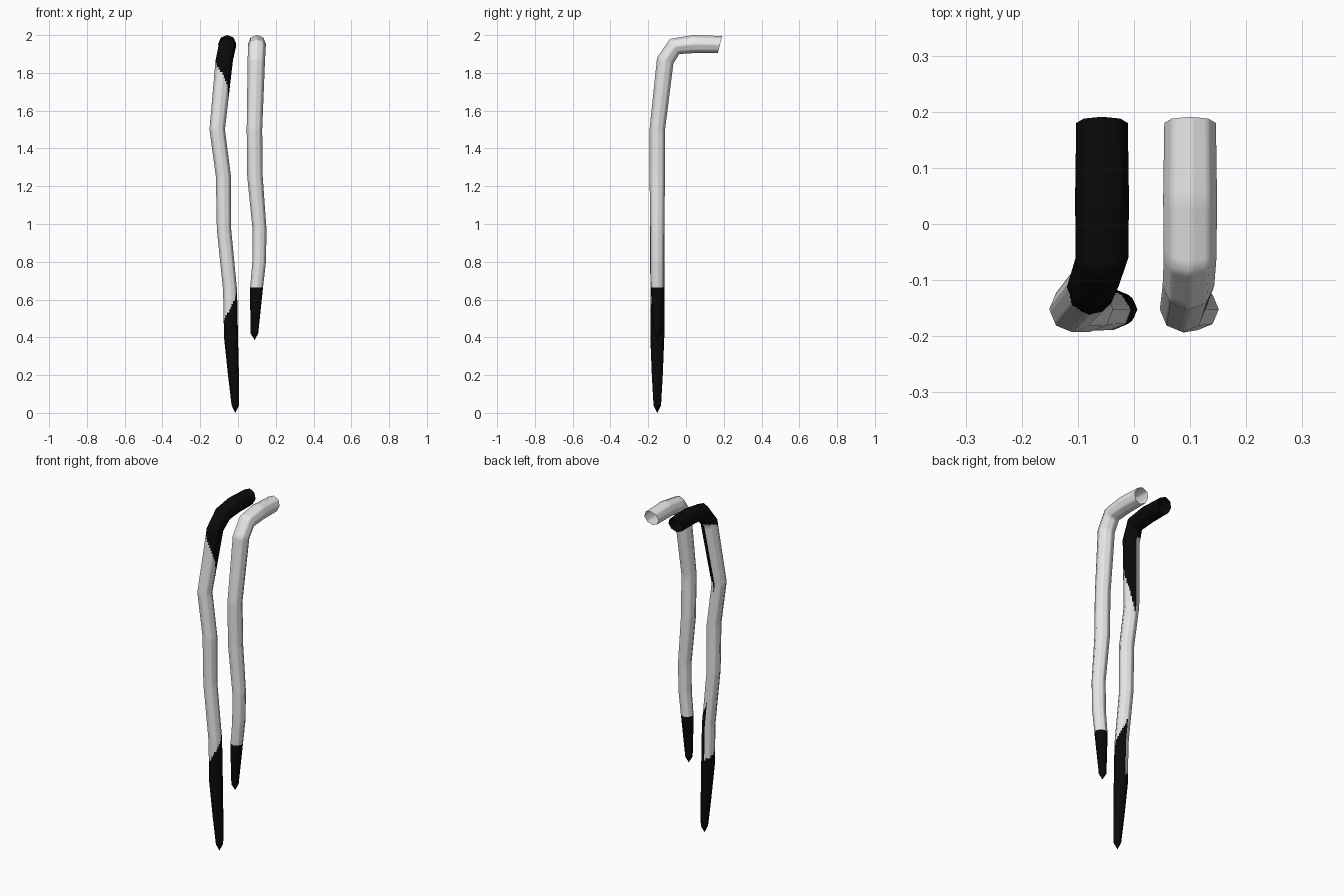
import bpy, bmesh, math
from mathutils import Vector

if "Cube" in bpy.data.objects:
    bpy.data.objects.remove(bpy.data.objects["Cube"])

SIDES, SUB = 8, 4      # octagonal tube, each flat split for the colour borders


def material(name, v):
    m = bpy.data.materials.new(name)
    m.diffuse_color = (v, v, v, 1)
    m.use_nodes = True
    m.node_tree.nodes["Principled BSDF"].inputs["Base Color"].default_value = m.diffuse_color
    return m


white = material("white", 0.8)
black = material("black", 0.003)


def ring(c, tangent, r):
    """Octagon outline across the path, starting at +x and turning to the back."""
    x = Vector((1, 0, 0))
    v = x.cross(tangent).normalized()
    corners = [c + r * (x * math.cos(a) + v * math.sin(a))
               for a in (2 * math.pi * i / SIDES for i in range(SIDES))]
    return [corners[i].lerp(corners[(i + 1) % SIDES], k / SUB)
            for i in range(SIDES) for k in range(SUB)]


def strand(name, path, is_black):
    pts = [Vector(p[:3]) for p in path]
    rings = []
    for i, p in enumerate(pts[:-1]):
        if i == 0:
            t = Vector((0, -1, 0.25))          # slanted open end
        else:
            t = (p - pts[i - 1]).normalized() + (pts[i + 1] - p).normalized()
            t.x = 0
        rings.append(ring(p, t, path[i][3]))
    # fine rows between the main rings
    rows = [rings[0]]
    for i, (a, b) in enumerate(zip(rings, rings[1:])):
        n = max(1, round((pts[i + 1] - pts[i]).length / 0.015))
        rows += [[p.lerp(q, k / n) for p, q in zip(a, b)] for k in range(1, n + 1)]
    bm = bmesh.new()
    grid = [[bm.verts.new(p) for p in r] for r in rows]
    tip = bm.verts.new(pts[-1])
    n = SIDES * SUB

    def face(vs, j):
        f = bm.faces.new(vs)
        f.smooth = True
        f.material_index = int(is_black(f.calc_center_median().z, (j + 0.5) / n * 360))

    for a, b in zip(grid, grid[1:]):
        for j in range(n):
            k = (j + 1) % n
            face((a[j], b[j], b[k], a[k]), j)
    for j in range(n):
        face((grid[-1][j], tip, grid[-1][(j + 1) % n]), j)
    bmesh.ops.recalc_face_normals(bm, faces=bm.faces)
    # open tube: make sure the normals point away from the path
    bm.faces.ensure_lookup_table()
    f = bm.faces[0]
    if f.normal.dot(f.calc_center_median() - pts[0]) < 0:
        bmesh.ops.reverse_faces(bm, faces=bm.faces)
    me = bpy.data.meshes.new(name)
    bm.to_mesh(me)
    bm.free()
    me.materials.append(white)
    me.materials.append(black)
    bpy.context.collection.objects.link(bpy.data.objects.new(name, me))


def left_black(z, ang):
    """Root and tip colour with borders that wind around from the back seam."""
    t = ((90 - ang) % 360) / 360
    return z > 1.87 - 0.44 * (1 - t) ** 2.5 or z < 0.45 + 0.34 * (1 - t) ** 1.7


def right_black(z, ang):
    return z < 0.665


def bend(x0, x1):
    """Horizontal root that curls over into the hanging length."""
    return [(x0, 0.18, 1.95, 0.046), (x0, 0.045, 1.953, 0.048),
            (x0, -0.06, 1.94, 0.047), (x1, -0.11, 1.865, 0.046)]


Y = -0.152
strand("left_strand", bend(-0.057, -0.073) + [
    (-0.11, Y, 1.5, 0.041), (-0.077, Y, 1.25, 0.04), (-0.074, Y, 0.97, 0.038),
    (-0.042, Y, 0.65, 0.037), (-0.037, Y, 0.4, 0.037), (-0.024, Y, 0.2, 0.029),
    (-0.014, Y, 0.04, 0.02), (-0.015, Y, 0.0, 0)], left_black)

strand("right_strand", bend(0.1, 0.097) + [
    (0.087, Y, 1.5, 0.041), (0.09, Y, 1.25, 0.041), (0.114, Y, 0.97, 0.037),
    (0.112, Y, 0.8, 0.036), (0.097, Y, 0.65, 0.034), (0.087, Y, 0.42, 0.02),
    (0.088, Y, 0.385, 0)], right_black)
